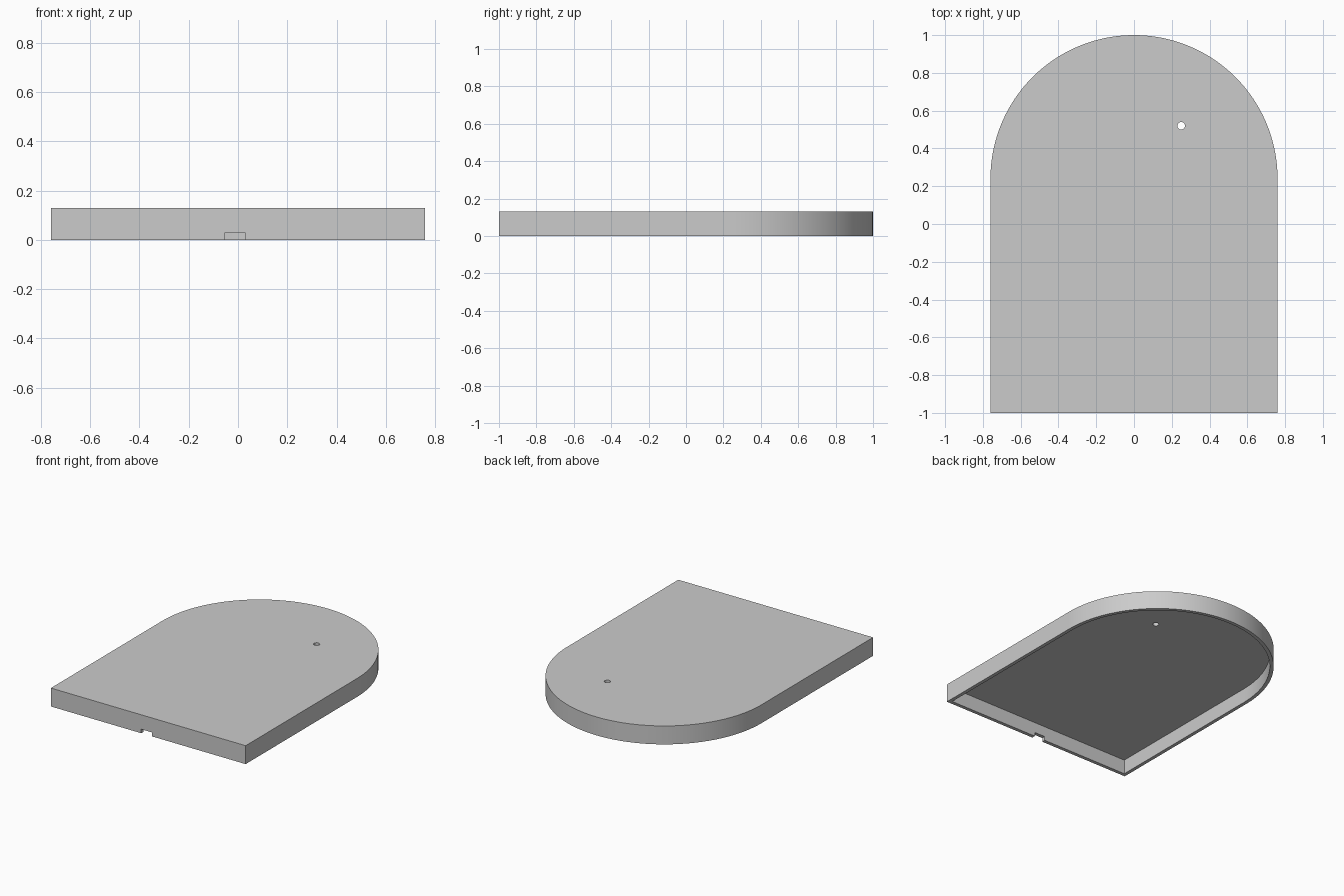
import bpy, bmesh, math

cube = bpy.data.objects.get("Cube")
if cube:
    bpy.data.objects.remove(cube, do_unlink=True)

HALF, HEIGHT, WALL, ROOF = 0.76, 0.13, 0.025, 0.028
ARC_Y = 1 - HALF

grey = bpy.data.materials.new("light_grey")
grey.use_nodes = True
grey.diffuse_color = (0.6, 0.6, 0.6, 1)
grey.node_tree.nodes["Principled BSDF"].inputs["Base Color"].default_value = (0.6, 0.6, 0.6, 1)


def arch(inset, steps=96):
    """Outline with a square front and a half-round back."""
    r = HALF - inset
    arc = [(r * math.cos(math.pi * i / steps), ARC_Y + r * math.sin(math.pi * i / steps))
           for i in range(steps + 1)]
    return [(-r, inset - 1), (r, inset - 1)] + arc


def circle(x, y, r, steps=32):
    return [(x + r * math.cos(math.tau * i / steps), y + r * math.sin(math.tau * i / steps))
            for i in range(steps)]


def prism(name, outline, z0, z1):
    """Solid made by raising a flat outline from z0 to z1."""
    bm = bmesh.new()
    face = bm.faces.new([bm.verts.new((x, y, z0)) for x, y in outline])
    raised = bmesh.ops.extrude_face_region(bm, geom=[face])["geom"]
    verts = [v for v in raised if isinstance(v, bmesh.types.BMVert)]
    bmesh.ops.translate(bm, verts=verts, vec=(0, 0, z1 - z0))
    bmesh.ops.recalc_face_normals(bm, faces=bm.faces)
    mesh = bpy.data.meshes.new(name)
    bm.to_mesh(mesh)
    bm.free()
    mesh.materials.append(grey)
    obj = bpy.data.objects.new(name, mesh)
    bpy.context.collection.objects.link(obj)
    return obj


# Arched lid
lid = prism("arched_lid", arch(0), 0, HEIGHT)
bpy.context.view_layer.objects.active = lid
lid.select_set(True)

# Hollow underside, front cable notch and small round hole
cutters = [
    prism("hollow_cutter", arch(WALL), -0.1, HEIGHT - ROOF),
    prism("notch_cutter", [(-0.055, -1.1), (0.03, -1.1), (0.03, -0.9), (-0.055, -0.9)], -0.1, 0.028),
    prism("hole_cutter", circle(0.25, 0.52, 0.02), 0.05, 0.2),
]
for cutter in cutters:
    cutter.hide_render = True
    cut = lid.modifiers.new(cutter.name, "BOOLEAN")
    cut.operation, cut.solver, cut.object = "DIFFERENCE", "EXACT", cutter
    bpy.ops.object.modifier_apply(modifier=cut.name)
    bpy.data.objects.remove(cutter, do_unlink=True)

bpy.ops.object.shade_smooth_by_angle(angle=math.radians(30))
